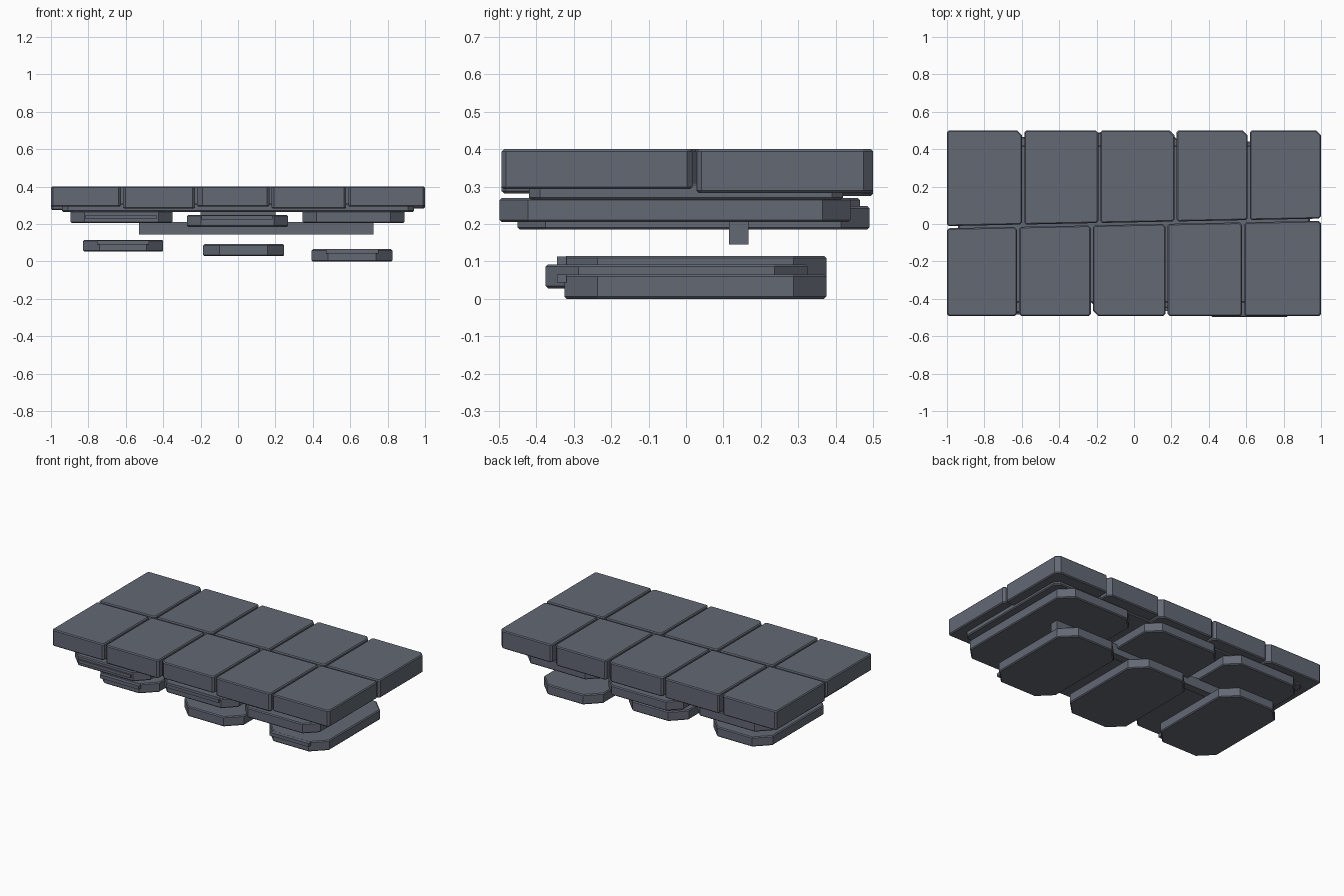
import bpy, bmesh

if "Cube" in bpy.data.objects:
    bpy.data.objects.remove(bpy.data.objects["Cube"])

slate = bpy.data.materials.new("slate_grey")
slate.diffuse_color = (0.125, 0.14, 0.175, 1)
slate.use_nodes = True
slate.node_tree.nodes["Principled BSDF"].inputs["Base Color"].default_value = slate.diffuse_color


def prism(name, corners, cuts, z0, z1, bevel=0.006):
    """Extruded quad (counter-clockwise corners) with each corner cut off by its own amount."""
    outline = []
    n = len(corners)
    for i, (x, y) in enumerate(corners):
        c = cuts[i]
        for nx, ny in (corners[i - 1], corners[(i + 1) % n]):
            dx, dy = nx - x, ny - y
            length = (dx * dx + dy * dy) ** 0.5
            outline.append((x + dx / length * c, y + dy / length * c))
    bm = bmesh.new()
    face = bm.faces.new([bm.verts.new((x, y, z0)) for x, y in outline])
    up = bmesh.ops.extrude_face_region(bm, geom=[face])["geom"]
    for v in up:
        if isinstance(v, bmesh.types.BMVert):
            v.co.z = z1
    bmesh.ops.recalc_face_normals(bm, faces=bm.faces)
    rims = [e for e in bm.edges if abs(e.verts[0].co.z - e.verts[1].co.z) < 1e-5]
    if bevel:
        bmesh.ops.bevel(bm, geom=rims, offset=bevel, segments=1, affect='EDGES')
    mesh = bpy.data.meshes.new(name)
    bm.to_mesh(mesh)
    bm.free()
    mesh.materials.append(slate)
    ob = bpy.data.objects.new(name, mesh)
    bpy.context.collection.objects.link(ob)
    return ob


def slab(name, x0, x1, y0, y1, z0, z1, cut, bevel=0.006):
    return prism(name, [(x0, y0), (x1, y0), (x1, y1), (x0, y1)], [cut] * 4, z0, z1, bevel)


def box(name, x0, x1, y0, y1, z0, z1):
    bpy.ops.mesh.primitive_cube_add(size=1, location=((x0 + x1) / 2, (y0 + y1) / 2, (z0 + z1) / 2))
    ob = bpy.context.object
    ob.name = name
    ob.scale = (x1 - x0, y1 - y0, z1 - z0)
    ob.data.materials.append(slate)


def seam(x):
    return 0.003 + 0.02 * x   # slanted joint between the two rows


# Deck tiles: two staggered rows, with a few chipped corners
g = 0.006
back = [-1.006, -0.592, -0.185, 0.222, 0.614, 1.006]
front = [-1.006, -0.62, -0.225, 0.174, 0.584, 1.006]
for i in range(5):
    a, b = back[i] + g, back[i + 1] - g
    prism(f"back_tile_{i + 1}", [(a, seam(a) + g), (b, seam(b) + g), (b, 0.5), (a, 0.5)],
          [0.01, 0.012, 0.026 if i != 1 else 0.014, 0.01], 0.275 if i < 4 else 0.283, 0.4)
    a, b = front[i] + g, front[i + 1] - g
    prism(f"front_tile_{i + 1}", [(a, -0.493), (b, -0.493), (b, seam(b) - g), (a, seam(a) - g)],
          [0.028 if i == 2 else 0.012, 0.012, 0.014, 0.01], 0.282 if i in (1, 3) else 0.293, 0.4)

# Plate under the tiles
slab("under_plate", -0.94, 0.94, -0.42, 0.42, 0.265, 0.31, 0.03)

# Middle slabs hanging beneath the deck
slab("middle_slab_left", -0.895, -0.35, -0.475, 0.465, 0.205, 0.27, 0.075)
slab("middle_slab_centre", -0.272, 0.268, -0.45, 0.49, 0.185, 0.248, 0.075)
slab("middle_slab_right", 0.345, 0.89, -0.498, 0.44, 0.205, 0.27, 0.075)
box("centre_spacer", -0.2, 0.2, -0.35, 0.38, 0.24, 0.27)

# Cross beam
box("cross_beam", -0.53, 0.725, 0.115, 0.167, 0.145, 0.21)

# Floating lower slabs
slab("lower_slab_left", -0.828, -0.4, -0.325, 0.375, 0.052, 0.115, 0.088)
slab("lower_slab_centre", -0.186, 0.246, -0.375, 0.325, 0.028, 0.092, 0.088)
slab("lower_slab_right", 0.394, 0.825, -0.325, 0.375, 0.0, 0.065, 0.088)

# Trim strips on the slab fronts
box("middle_strip_left", -0.815, -0.435, -0.485, -0.465, 0.228, 0.248)
box("middle_strip_centre", -0.195, 0.185, -0.465, -0.44, 0.225, 0.246)
box("lower_strip_left", -0.755, -0.475, -0.345, -0.32, 0.09, 0.113)
box("lower_strip_right", 0.47, 0.75, -0.345, -0.32, 0.043, 0.065)
